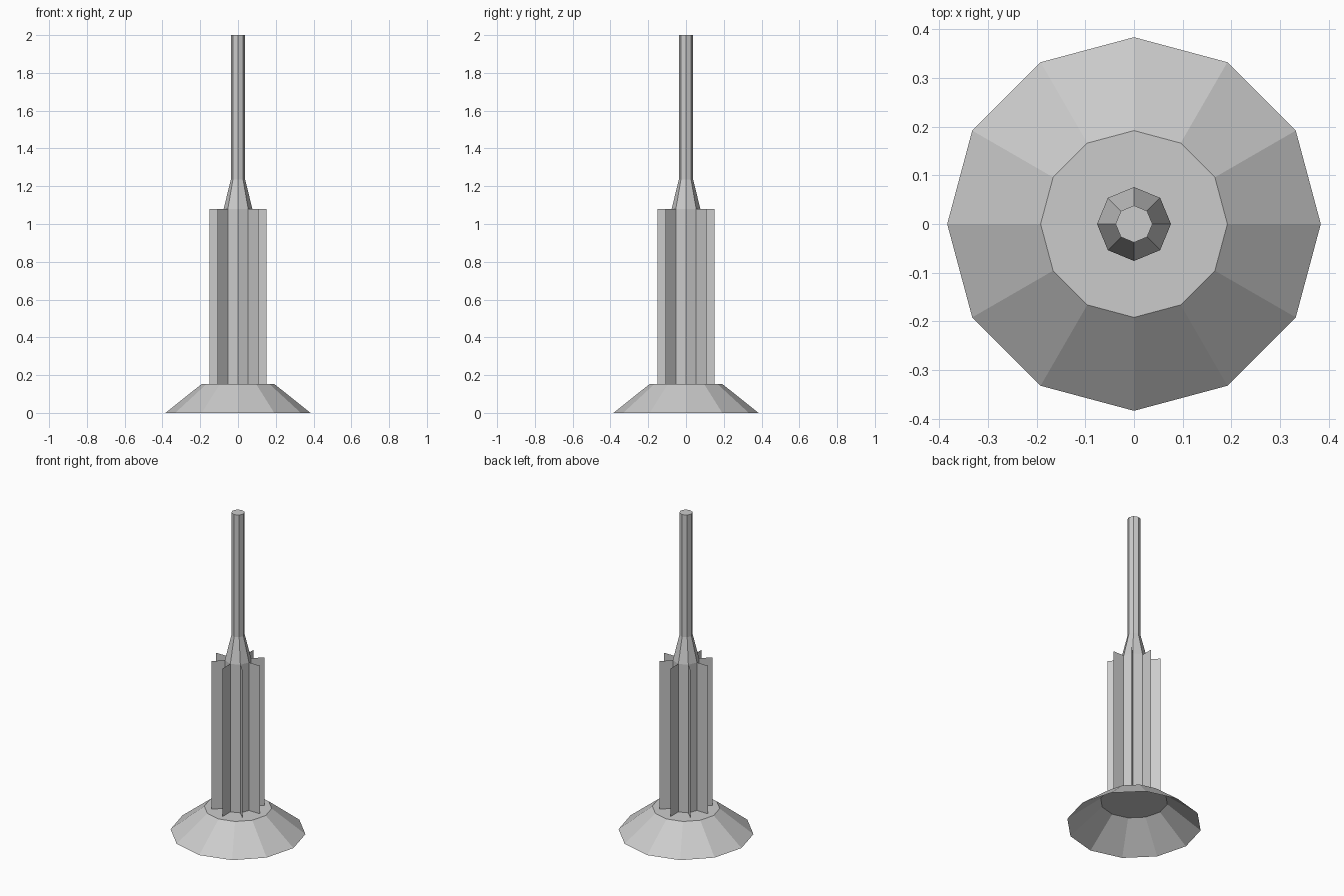
import bpy
from math import cos, sin, tau

if "Cube" in bpy.data.objects:
    bpy.data.objects.remove(bpy.data.objects["Cube"])


def make_object(name, verts, faces):
    mesh = bpy.data.meshes.new(name)
    mesh.from_pydata(verts, [], faces)
    mesh.update()
    obj = bpy.data.objects.new(name, mesh)
    bpy.context.collection.objects.link(obj)
    return obj


def lathe(name, profile, sides):
    """Faceted turned shape from (radius, z) points, open below, capped on top."""
    verts = [(r * cos(tau * i / sides), r * sin(tau * i / sides), z)
             for r, z in profile for i in range(sides)]
    faces = []
    for k in range(len(profile) - 1):
        a, b = k * sides, (k + 1) * sides
        for i in range(sides):
            j = (i + 1) % sides
            faces.append((a + i, a + j, b + j, b + i))
    top = (len(profile) - 1) * sides
    faces.append(tuple(range(top, top + sides)))
    return make_object(name, verts, faces)


BASE_TOP, FIN_TOP = 0.153, 1.08
CORE_R, FIN_R = 0.076, 0.152

# Hollow twelve-sided flared base
lathe("flared_base", [(0.384, 0), (0.192, BASE_TOP)], 12)

# Octagonal core, tapered shoulder and thin rod
lathe("core_and_rod", [(CORE_R, BASE_TOP), (CORE_R, FIN_TOP),
                       (0.038, 1.235), (0.038, 2.0)], 8)

# Thin radial fins, one on each corner of the core
for n in range(8):
    c, s = cos(tau * n / 8), sin(tau * n / 8)
    make_object(f"fin_{n + 1}",
                [(r * c, r * s, z) for r, z in ((CORE_R, BASE_TOP), (FIN_R, BASE_TOP),
                                                (FIN_R, FIN_TOP), (CORE_R, FIN_TOP))],
                [(0, 1, 2, 3)])
